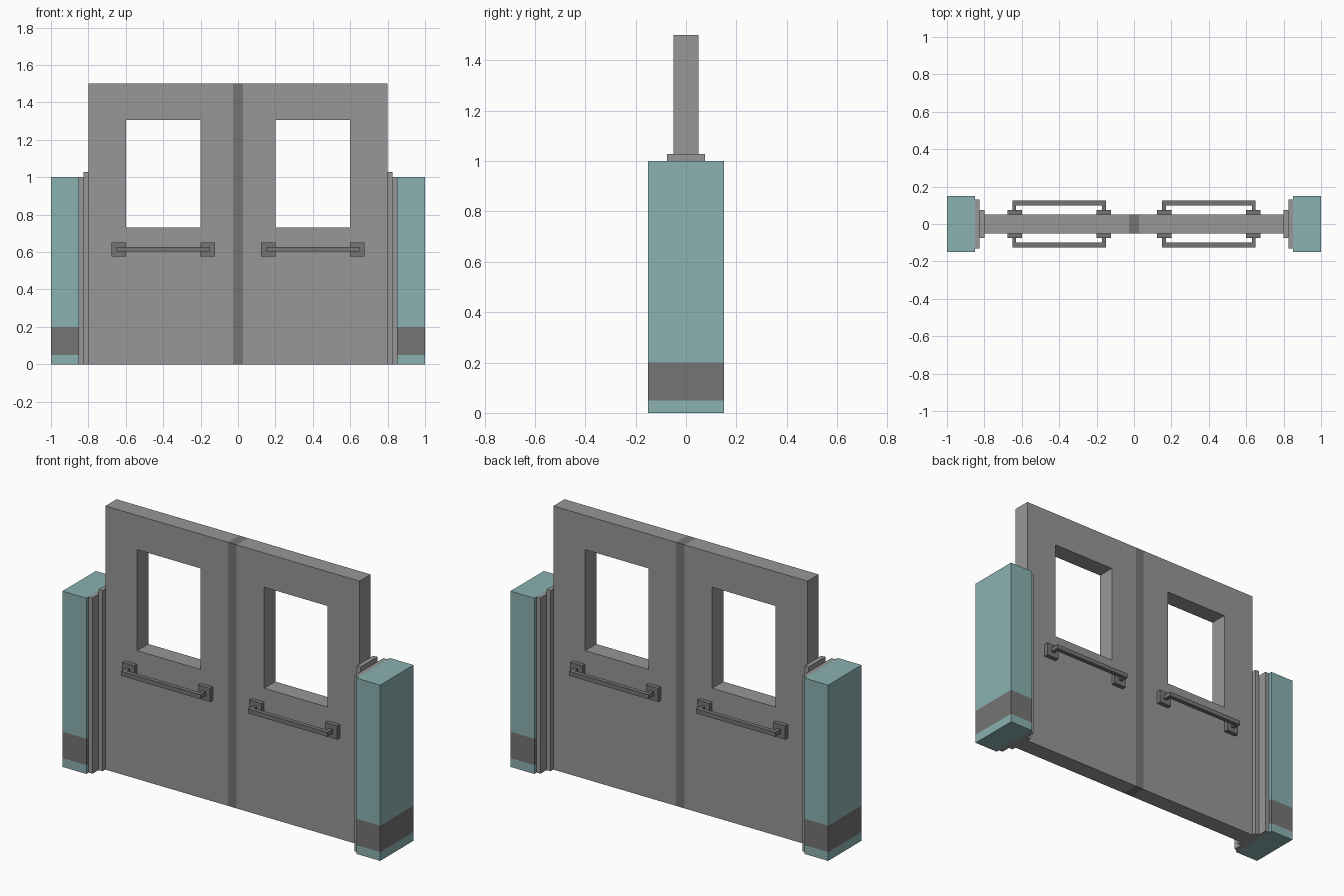
import bpy
import bmesh
from mathutils import Vector

if "Cube" in bpy.data.objects:
    bpy.data.objects.remove(bpy.data.objects["Cube"], do_unlink=True)


def make_material(name, rgb):
    mat = bpy.data.materials.new(name)
    mat.use_nodes = True
    colour = (*rgb, 1.0)
    mat.diffuse_color = colour
    mat.node_tree.nodes["Principled BSDF"].inputs["Base Color"].default_value = colour
    return mat


GREY = make_material("light grey", (0.31, 0.31, 0.31))
DARK = make_material("dark grey", (0.178, 0.178, 0.178))
TEAL = make_material("muted teal", (0.258, 0.440, 0.440))


def add_box(bm, lo, hi):
    lo, hi = Vector(lo), Vector(hi)
    verts = bmesh.ops.create_cube(bm, size=1)["verts"]
    for v in verts:
        v.co = Vector((lo[i] + (v.co[i] + 0.5) * (hi[i] - lo[i]) for i in range(3)))


def cut(bm, axis, values):
    """Slice the whole mesh at the given positions along one axis."""
    normal = Vector((0, 0, 0))
    normal[axis] = 1
    for value in values:
        bmesh.ops.bisect_plane(bm, geom=bm.verts[:] + bm.edges[:] + bm.faces[:],
                               plane_co=normal * value, plane_no=normal)


def finish(bm, name, mats):
    bmesh.ops.recalc_face_normals(bm, faces=bm.faces[:])
    mesh = bpy.data.meshes.new(name)
    bm.to_mesh(mesh)
    bm.free()
    for mat in mats:
        mesh.materials.append(mat)
    obj = bpy.data.objects.new(name, mesh)
    bpy.context.collection.objects.link(obj)
    return obj


# Sliding doors: one slab with two window openings and a dark centre seal
SEAL, WIN_X, WIN_Z = 0.027, (0.2, 0.6), (0.73, 1.305)
bm = bmesh.new()
add_box(bm, (-0.8, -0.05, 0), (0.8, 0.05, 1.5))
cut(bm, 0, [-WIN_X[1], -WIN_X[0], -SEAL, SEAL, WIN_X[0], WIN_X[1]])
cut(bm, 2, WIN_Z)
panes = []
for f in bm.faces:
    c = f.calc_center_median()
    f.material_index = int(abs(c.x) < SEAL)
    if abs(f.normal.y) > 0.5 and WIN_X[0] < abs(c.x) < WIN_X[1] and WIN_Z[0] < c.z < WIN_Z[1]:
        panes.append(f)
bmesh.ops.delete(bm, geom=panes, context="FACES")
for side in (-1, 1):
    rim = [e for e in bm.edges if e.is_boundary and e.verts[0].co.x * side > 0]
    bmesh.ops.bridge_loops(bm, edges=rim)
finish(bm, "double_door", [GREY, DARK])

for side, label in ((-1, "right"), (1, "left")):
    # Side post with a dark band near the floor
    bm = bmesh.new()
    add_box(bm, (min(side * 0.85, side), -0.15, 0), (max(side * 0.85, side), 0.15, 1))
    cut(bm, 2, (0.05, 0.2))
    for f in bm.faces:
        f.material_index = int(0.05 < f.calc_center_median().z < 0.2
                               and abs(f.normal.z) < 0.5)
    finish(bm, label + "_post", [TEAL, DARK])

    # Stepped door guides between post and door
    for part, x0, x1, depth, top in (("outer_guide", 0.825, 0.85, 0.13, 1.0),
                                     ("inner_guide", 0.8, 0.825, 0.075, 1.028)):
        xs = sorted((side * x0, side * x1))
        bm = bmesh.new()
        add_box(bm, (xs[0], -depth, 0), (xs[1], depth, top))
        finish(bm, label + "_" + part, [GREY])

    # Push bars on both faces of the door
    for face, where in ((-1, "front"), (1, "back")):
        def handle_box(bm, x, y, z):
            xs = sorted(side * v for v in x)
            ys = sorted(face * v for v in y)
            add_box(bm, (xs[0], ys[0], z[0]), (xs[1], ys[1], z[1]))

        bm = bmesh.new()
        for x in ((0.123, 0.2), (0.6, 0.677)):
            handle_box(bm, x, (0.05, 0.075), (0.575, 0.652))     # mounting plate
        for x in ((0.15, 0.17), (0.63, 0.65)):
            handle_box(bm, x, (0.075, 0.1), (0.603, 0.628))      # stand-off
        handle_box(bm, (0.15, 0.65), (0.1, 0.125), (0.603, 0.628))  # grip bar
        finish(bm, f"{label}_{where}_handle", [DARK])
